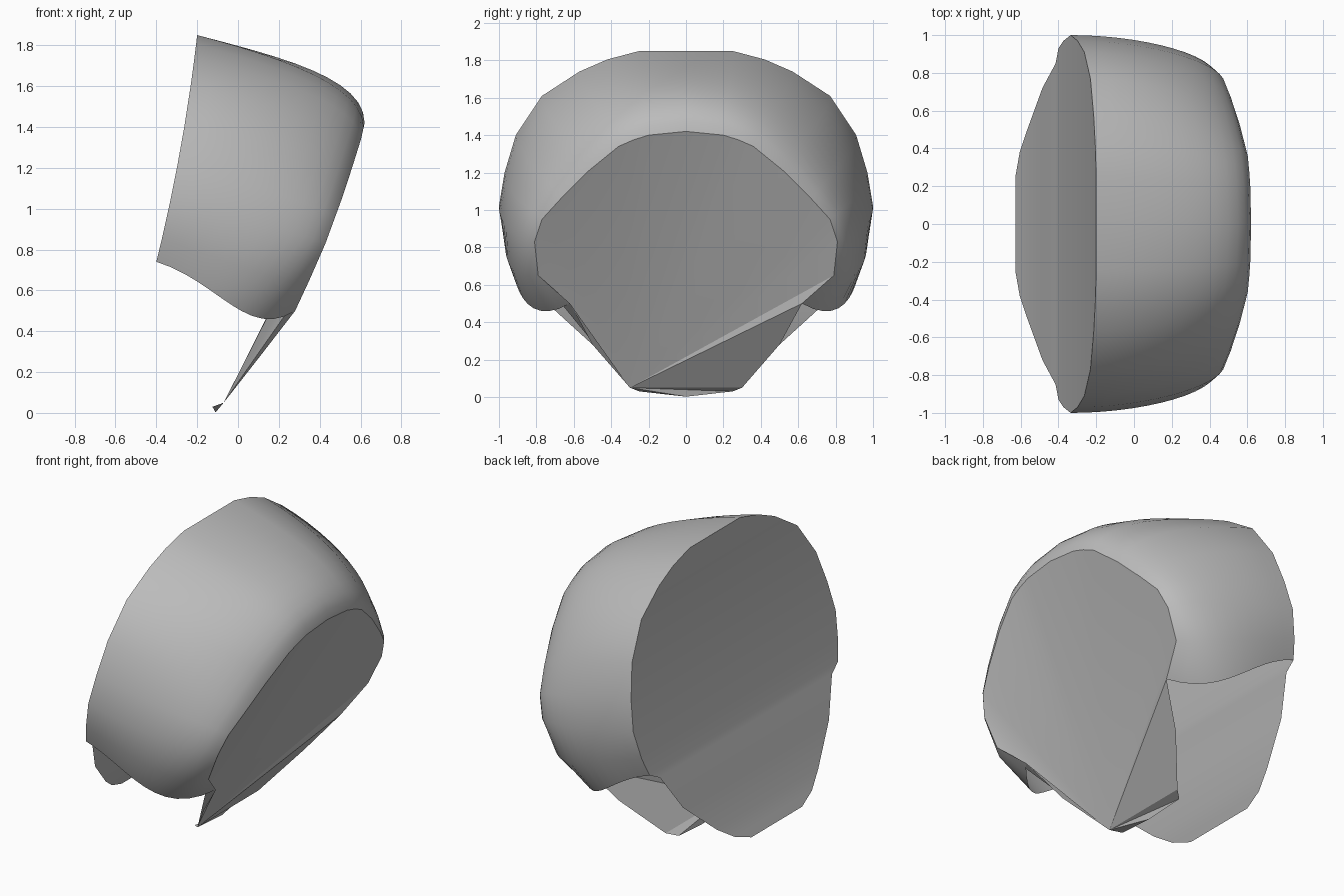
import bpy
import bmesh
from mathutils import Vector

cube = bpy.data.objects.get("Cube")
if cube:
    bpy.data.objects.remove(cube, do_unlink=True)

grey = bpy.data.materials.new("plain grey")
grey.use_nodes = True
colour = (0.5, 0.5, 0.5, 1)
grey.diffuse_color = colour
grey.node_tree.nodes["Principled BSDF"].inputs["Base Color"].default_value = colour


def build(name, verts, faces, smooth_angle):
    """Make a surface whose normals point away from the model's middle."""
    mesh = bpy.data.meshes.new(name)
    bm = bmesh.new()
    points = [bm.verts.new(v) for v in verts]
    for face in faces:
        bm.faces.new([points[i] for i in face])
    bm.normal_update()
    middle = Vector((0, 0, 0.9))
    flipped = [f for f in bm.faces
               if f.normal.dot(f.calc_center_median() - middle) < 0]
    bmesh.ops.reverse_faces(bm, faces=flipped)
    bm.to_mesh(mesh)
    bm.free()
    mesh.materials.append(grey)
    obj = bpy.data.objects.new(name, mesh)
    bpy.context.collection.objects.link(obj)
    bpy.ops.object.select_all(action="DESELECT")
    obj.select_set(True)
    bpy.context.view_layer.objects.active = obj
    bpy.ops.object.shade_smooth_by_angle(angle=smooth_angle)
    return obj


def mirror(half):
    """Complete a half outline that starts on the centre line."""
    return [Vector((p.x, -p.y, p.z)) for p in reversed(half[1:])] + half


def sample(table, t):
    """Linear interpolation in a list of (position, value) pairs."""
    for (a, va), (b, vb) in zip(table, table[1:]):
        if t <= b:
            return Vector(va).lerp(Vector(vb), (t - a) / (b - a))
    return Vector(table[-1][1])


def wide_x(z):
    """Slightly bowed slope of the wide rim."""
    drop = 1.85 - z
    return -.2 - .18 * drop + .06 * drop * (1.11 - drop)


# Half outlines of the two rims as (y, z), from the top down
wide_rim = [(0, 1.85), (.25, 1.85), (.42, 1.805), (.57, 1.74), (.77, 1.61),
            (.91, 1.4), (.97, 1.2), (1, 1.02), (.97, .85), (.93, .74)]
narrow_rim = [(0, 1.42), (.2, 1.4), (.28, 1.375), (.36, 1.34), (.52, 1.21),
              (.67, 1.06), (.77, .95), (.81, .83), (.79, .65), (.62, .5)]
narrow_x = [(.5, (.28, 0)), (.78, (.41, 0)), (1.08, (.52, 0)),
            (1.33, (.6, 0)), (1.42, (.62, 0))]

wide = [Vector((wide_x(z), y, z)) for y, z in wide_rim]
narrow = [Vector((sample(narrow_x, z)[0], y, z)) for y, z in narrow_rim]

# Curved shell: a bulging curve from each wide rim point to its narrow one
bulge = [(0, (0, 0, .22)), (4, (-.02, .08, .17)), (7, (-.07, .11, .04)),
         (8, (-.13, .16, -.04)), (9, (-.23, .26, -.15))]
steps = 12
rows = []
for k in range(steps + 1):
    s = k / steps
    r = 1 - s
    half = []
    for i, (a, d) in enumerate(zip(wide, narrow)):
        b = a + Vector((.42 - .013 * i, 0, -.11 + .002 * i))
        c = d + sample(bulge, i)
        half.append(a * r**3 + b * 3 * r * r * s + c * 3 * r * s * s + d * s**3)
    rows.append(mirror(half))
n = len(rows[0])
build("curved_shell", [p for row in rows for p in row],
      [(k * n + i, k * n + i + 1, (k + 1) * n + i + 1, (k + 1) * n + i)
       for k in range(steps) for i in range(n - 1)], 0.9)

# Wide end sheet: strips across the outline, with a tongue below the shell
tongue = [(-.415, .85, .7), (-.485, .72, .48), (-.565, .5, .28),
          (-.605, .38, .2), (-.628, .25, .155)]
edge = wide[1:] + [Vector(p) for p in tongue]
verts = [Vector((p.x, side * p.y, p.z)) for p in edge for side in (-1, 1)]
build("wide_end_sheet", verts,
      [(i, i + 1, i + 3, i + 2) for i in range(0, len(verts) - 2, 2)], 0.5)

# Narrow end sheet: a fan of triangles from one lower corner
lower = [(.11, .5, .28), (-.07, .3, .05)]
loop = mirror(narrow + [Vector(p) for p in lower])
build("narrow_end_sheet", loop,
      [(0, i, i + 1) for i in range(1, len(loop) - 1)], 0.15)

# Small lip folded under the narrow sheet
lip = mirror([Vector((-.11, 0, .002)), Vector((-.125, .25, .03)),
              Vector((-.07, .3, .05))])
build("bottom_lip", lip, [(0, i, i + 1) for i in range(1, 4)], 0.15)
